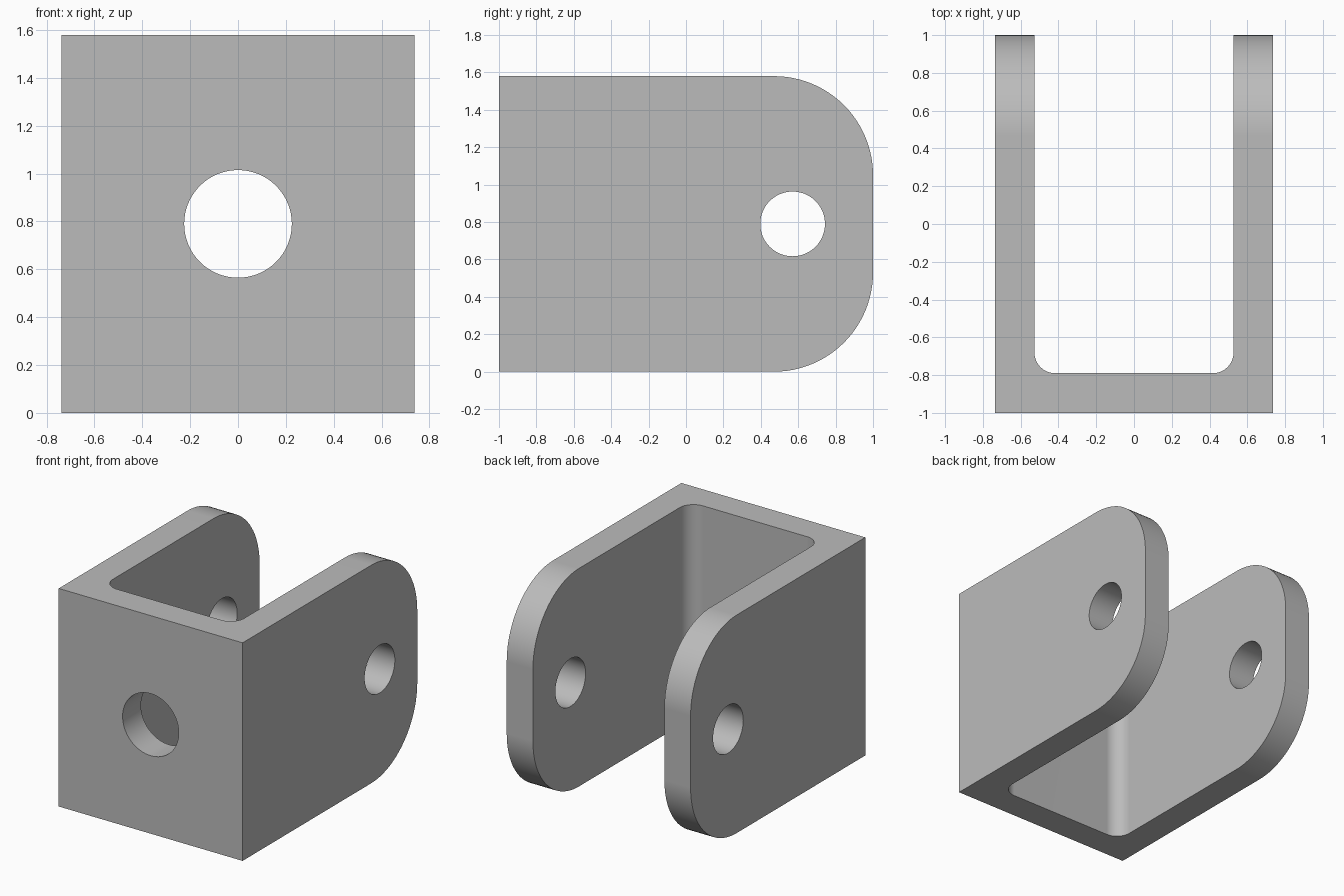
import bpy
import bmesh
from math import cos, sin, pi, radians
from mathutils import Vector

cube = bpy.data.objects.get("Cube")
if cube:
    bpy.data.objects.remove(cube, do_unlink=True)

HALF_W, INNER_W = 0.737, 0.527
HEIGHT, FLOOR_Y = 1.58, -0.79
MID_Z = HEIGHT / 2
FILLET, CORNER = 0.11, 0.53

grey = bpy.data.materials.new("plain grey")
grey.use_nodes = True
colour = (0.5, 0.5, 0.5, 1)
grey.diffuse_color = colour
grey.node_tree.nodes["Principled BSDF"].inputs["Base Color"].default_value = colour


def arc(cx, cy, r, start, end, steps=24):
    angles = [radians(start + (end - start) * i / steps) for i in range(steps + 1)]
    return [(cx + r * cos(a), cy + r * sin(a)) for a in angles]


def prism(name, points, place, depth):
    """Extrude a 2D outline, mapped into space by place, along depth."""
    bm = bmesh.new()
    face = bm.faces.new([bm.verts.new(place(u, v)) for u, v in points])
    new = bmesh.ops.extrude_face_region(bm, geom=[face])["geom"]
    verts = [g for g in new if isinstance(g, bmesh.types.BMVert)]
    bmesh.ops.translate(bm, verts=verts, vec=Vector(depth))
    bmesh.ops.recalc_face_normals(bm, faces=bm.faces)
    mesh = bpy.data.meshes.new(name)
    bm.to_mesh(mesh)
    bm.free()
    mesh.materials.append(grey)
    obj = bpy.data.objects.new(name, mesh)
    bpy.context.collection.objects.link(obj)
    return obj


def boolean(target, cutter, operation):
    mod = target.modifiers.new(cutter.name, "BOOLEAN")
    mod.operation, mod.solver, mod.object = operation, "EXACT", cutter
    bpy.context.view_layer.objects.active = target
    bpy.ops.object.modifier_apply(modifier=mod.name)
    bpy.data.objects.remove(cutter, do_unlink=True)


# U-shaped channel seen from above, left overlong for trimming
inside = arc(-INNER_W + FILLET, FLOOR_Y + FILLET, FILLET, 180, 270, 16)
inside += arc(INNER_W - FILLET, FLOOR_Y + FILLET, FILLET, 270, 360, 16)
channel = [(-HALF_W, 1.2), (-HALF_W, -1), (HALF_W, -1), (HALF_W, 1.2),
           (INNER_W, 1.2)] + inside[::-1] + [(-INNER_W, 1.2)]
bracket = prism("clevis_bracket", channel, lambda u, v: (u, v, -0.2), (0, 0, 2))

# Side outline with rounded rear corners trims the arms
side = [(-1.2, 0)] + arc(1 - CORNER, CORNER, CORNER, -90, 0)
side += arc(1 - CORNER, HEIGHT - CORNER, CORNER, 0, 90) + [(-1.2, HEIGHT)]
outline = prism("side_outline", side, lambda u, v: (-1, u, v), (2, 0, 0))
boolean(bracket, outline, "INTERSECT")

# Pin holes through both arms, then the mounting hole in the front wall
pin = prism("pin_hole", arc(0.57, MID_Z, 0.173, 0, 360, 64)[:-1],
            lambda u, v: (-1, u, v), (2, 0, 0))
boolean(bracket, pin, "DIFFERENCE")
mount = prism("mounting_hole", arc(0, MID_Z, 0.225, 0, 360, 64)[:-1],
              lambda u, v: (u, -1.2, v), (0, 0.6, 0))
boolean(bracket, mount, "DIFFERENCE")

# Smooth curved walls, crisp rims
bpy.ops.object.select_all(action="DESELECT")
bracket.select_set(True)
bpy.context.view_layer.objects.active = bracket
bpy.ops.object.shade_smooth_by_angle(angle=radians(30))
weighted = bracket.modifiers.new("even_shading", "WEIGHTED_NORMAL")
weighted.keep_sharp = True
